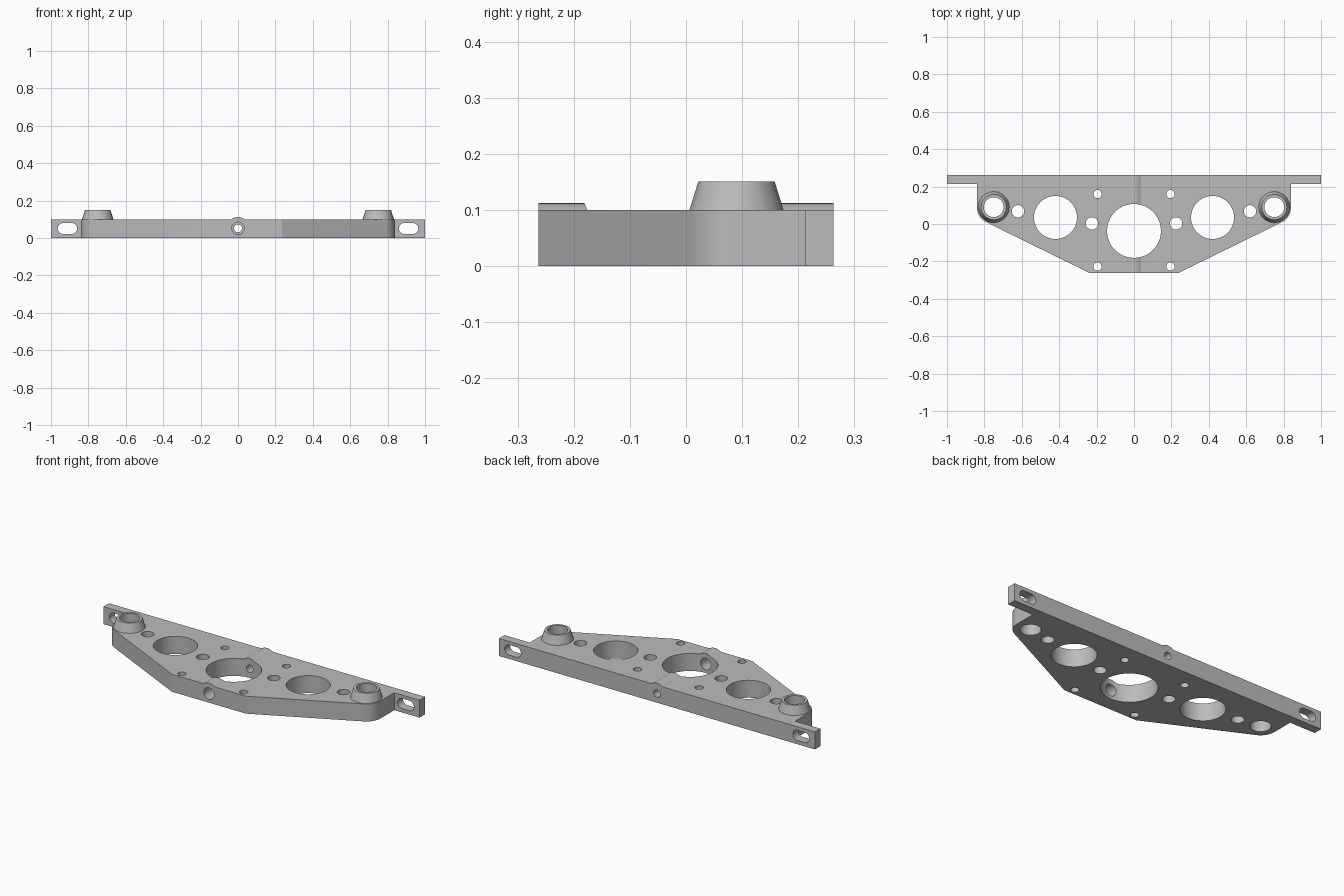
import bpy, bmesh
from math import sin, cos, pi, radians
from mathutils import Vector

cube = bpy.data.objects.get("Cube")
if cube:
    bpy.data.objects.remove(cube, do_unlink=True)

metal = bpy.data.materials.new("plain_grey")
metal.use_nodes = True
grey = (0.5, 0.5, 0.5, 1)
metal.diffuse_color = grey
metal.node_tree.nodes["Principled BSDF"].inputs["Base Color"].default_value = grey


def arc(cx, cy, r, start, end, steps):
    angles = [radians(start + (end - start) * i / steps) for i in range(steps + 1)]
    return [(cx + r * cos(a), cy + r * sin(a)) for a in angles]


def circle(cx, cy, r, sides=48):
    return arc(cx, cy, r, 0, 360, sides)[:-1]


def prism(name, outline, low, high, axis="z", top_scale=1):
    """Extrude an outline along z (outline in xy) or y (outline in xz)."""
    place = (lambda u, v, w: (u, v, w)) if axis == "z" else (lambda u, v, w: (u, w, v))
    mid = sum((Vector(p) for p in outline), Vector((0, 0))) / len(outline)
    bm = bmesh.new()
    bottom = [bm.verts.new(place(u, v, low)) for u, v in outline]
    top = []
    for p in outline:
        q = mid + (Vector(p) - mid) * top_scale
        top.append(bm.verts.new(place(q.x, q.y, high)))
    bm.faces.new(bottom)
    bm.faces.new(top)
    n = len(outline)
    for i in range(n):
        j = (i + 1) % n
        bm.faces.new((bottom[i], bottom[j], top[j], top[i]))
    bmesh.ops.recalc_face_normals(bm, faces=bm.faces)
    mesh = bpy.data.meshes.new(name)
    bm.to_mesh(mesh)
    bm.free()
    mesh.materials.append(metal)
    obj = bpy.data.objects.new(name, mesh)
    bpy.context.collection.objects.link(obj)
    return obj


def combine(body, tool, operation):
    """Apply a boolean and remove the tool."""
    mod = body.modifiers.new(operation.lower(), "BOOLEAN")
    mod.operation, mod.object, mod.solver = operation, tool, "EXACT"
    bpy.context.view_layer.objects.active = body
    bpy.ops.object.modifier_apply(modifier=mod.name)
    bpy.data.objects.remove(tool, do_unlink=True)


# Plate with its rear mounting bar, as one mirrored outline
boss_x, boss_y = 0.75, 0.09
half = [(0.235, -0.263)] + arc(boss_x, boss_y, 0.09, -63, 0, 10)
half += [(0.84, 0.213), (1, 0.213), (1, 0.263)]
outline = half + [(-x, y) for x, y in reversed(half)]
body = prism("mounting_plate", outline, 0, 0.1)

# Raised rib around the lengthwise bore
bore_z = 0.052
rib = arc(0, bore_z, 0.06, 0, 180, 24)
combine(body, prism("rib", rib, -0.263, 0.263, "y"), "UNION")

# Tapered bosses
for side in (-1, 1):
    base = circle(side * boss_x, boss_y, 0.087, 20)
    combine(body, prism("boss", base, 0.09, 0.151, top_scale=0.78), "UNION")

# Vertical holes
combine(body, prism("hole", circle(0, -0.037, 0.144, 64), -0.1, 0.3), "DIFFERENCE")
holes = [(0.42, 0.035, 0.115), (0.62, 0.068, 0.033), (0.225, 0.003, 0.033),
         (0.195, 0.16, 0.022), (0.195, -0.228, 0.022), (boss_x, boss_y, 0.053)]
for side in (-1, 1):
    for x, y, r in holes:
        combine(body, prism("hole", circle(side * x, y, r), -0.1, 0.3), "DIFFERENCE")

# Lengthwise bore, wide at the front and narrow at the back
for r, y0, y1 in ((0.033, -0.4, -0.05), (0.021, -0.02, 0.4)):
    combine(body, prism("bore", circle(0, bore_z, r, 32), y0, y1, "y"), "DIFFERENCE")

# Slots in the bar ends
for side in (-1, 1):
    x = side * 0.912
    slot = arc(x + 0.023, 0.051, 0.029, -90, 90, 16)
    slot += arc(x - 0.023, 0.051, 0.029, 90, 270, 16)
    combine(body, prism("slot", slot, 0.1, 0.4, "y"), "DIFFERENCE")

# Smooth the round walls, keep hard edges
bpy.ops.object.select_all(action="DESELECT")
body.select_set(True)
bpy.context.view_layer.objects.active = body
bpy.ops.object.shade_smooth_by_angle(angle=radians(25))
